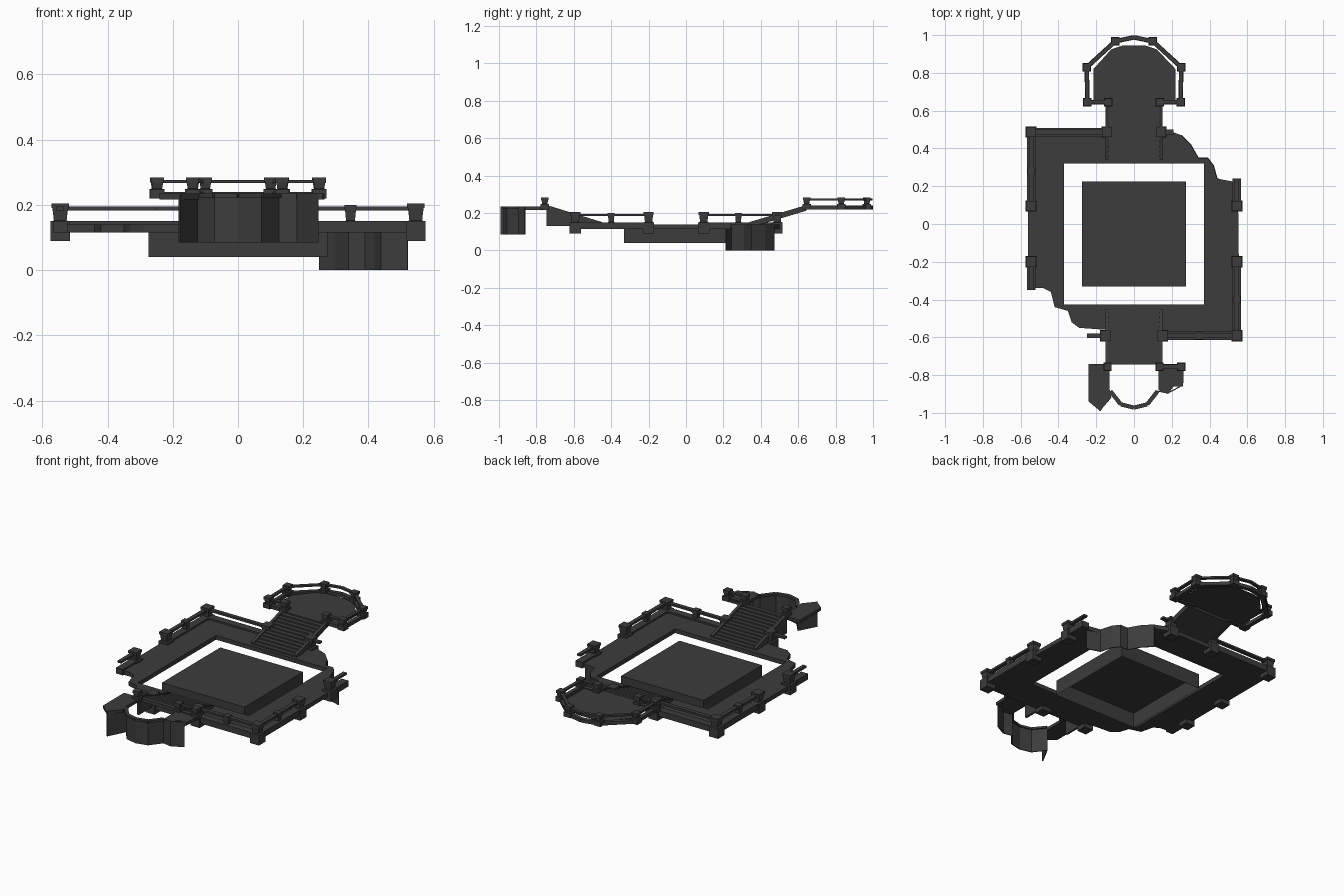
import bpy, bmesh, math
from mathutils import Vector

default_cube = bpy.data.objects.get("Cube")
if default_cube:
    bpy.data.objects.remove(default_cube, do_unlink=True)

stone = bpy.data.materials.new("dark_grey_stone")
stone.use_nodes = True
stone_colour = (0.045, 0.045, 0.045, 1)
stone.diffuse_color = stone_colour
stone.node_tree.nodes["Principled BSDF"].inputs["Base Color"].default_value = stone_colour


def finish(name, mesh_builder, fix_normals=True):
    """Turn a bmesh into a named stone object."""
    if fix_normals:
        bmesh.ops.recalc_face_normals(mesh_builder, faces=mesh_builder.faces)
    mesh = bpy.data.meshes.new(name)
    mesh_builder.to_mesh(mesh)
    mesh_builder.free()
    mesh.materials.append(stone)
    part = bpy.data.objects.new(name, mesh)
    bpy.context.collection.objects.link(part)
    return part


def prism(name, outline, direction):
    """Extrude a closed 3D outline along a direction."""
    bm = bmesh.new()
    face = bm.faces.new([bm.verts.new(p) for p in outline])
    moved = bmesh.ops.extrude_face_region(bm, geom=[face])["geom"]
    corners = [g for g in moved if isinstance(g, bmesh.types.BMVert)]
    bmesh.ops.translate(bm, verts=corners, vec=direction)
    return finish(name, bm)


def slab(name, outline, bottom, top):
    return prism(name, [(x, y, bottom) for x, y in outline], (0, 0, top - bottom))


def beam(name, start, end, width, height):
    """Straight bar whose upper centre line runs from start to end."""
    start, end = Vector(start), Vector(end)
    along = end - start
    side = Vector((-along.y, along.x, 0)).normalized() * width / 2
    drop = Vector((0, 0, -height))
    return prism(name, [start + side, start - side,
                        start - side + drop, start + side + drop], along)


def stack(name, x, y, rings):
    """Square post from (half width, height) rings."""
    bm = bmesh.new()
    loops = [[bm.verts.new((x + sx * h, y + sy * h, z))
              for sx, sy in ((-1, -1), (1, -1), (1, 1), (-1, 1))] for h, z in rings]
    for low, high in zip(loops, loops[1:]):
        for i in range(4):
            j = (i + 1) % 4
            bm.faces.new((low[i], low[j], high[j], high[i]))
    bm.faces.new(loops[0])
    bm.faces.new(loops[-1])
    return finish(name, bm)


def post(name, x, y, base, top, size, foot):
    """Pedestal, tapered shaft and flat cap."""
    cap = top - 0.015
    stack(name, x, y, [(size, foot), (size, base), (size * 0.65, base + 0.002),
                       (size * 0.8, cap), (size * 0.9, cap), (size * 0.9, top)])


def wall_strip(name, path, bottom, top, thickness):
    bm = bmesh.new()
    low = [bm.verts.new((x, y, bottom)) for x, y in path]
    high = [bm.verts.new((x, y, top)) for x, y in path]
    for i in range(len(path) - 1):
        bm.faces.new((low[i], low[i + 1], high[i + 1], high[i]))
    part = finish(name, bm)
    solid = part.modifiers.new("thickness", "SOLIDIFY")
    solid.thickness = thickness
    solid.offset = 0
    return part


# Terrace floor around the open square, with two broken corners
FLOOR = 0.14
slab("terrace_left", [
    (0, .5), (-.56, .5), (-.56, -.34), (-.48, -.34), (-.44, -.36), (-.42, -.44),
    (-.35, -.46), (-.33, -.52), (-.29, -.55), (-.15, -.56), (-.15, -.61), (0, -.61),
    (0, -.425), (-.37, -.425), (-.37, .32), (0, .32)], 0.115, FLOOR)
torn = [(.55, .22), (.44, .24), (.42, .31), (.39, .35), (.34, .35), (.3, .42), (.25, .47)]
slab("terrace_right", [(0, -.61), (.56, -.61)] + torn + [
    (.17, .5), (0, .5), (0, .32), (.37, .32), (.37, -.425), (0, -.425)], 0.115, FLOOR)
wall_strip("broken_corner_wall", [(.52, .215)] + torn[1:], 0, 0.13, 0.006)

# Sunken centre block, open underneath
bm = bmesh.new()
bmesh.ops.create_cube(bm, size=1)
bmesh.ops.scale(bm, vec=(.55, .555, .09), verts=bm.verts)
bmesh.ops.translate(bm, vec=(0, -.053, .085), verts=bm.verts)
under = [f for f in bm.faces if f.normal.z < -0.5]
bmesh.ops.delete(bm, geom=under, context="FACES_ONLY")
finish("centre_block", bm, False)


# Thin rosette carved on the block
def rosette(name, radius, wave, count=64):
    bm = bmesh.new()
    rims = []
    for offset in (0, 0.004):
        rim = []
        for i in range(count):
            a = math.tau * i / count
            r = radius + offset + wave * abs(math.cos(4 * a)) ** 3
            rim.append(bm.verts.new((r * math.cos(a), r * math.sin(a) - .053, .132)))
        rims.append(rim)
    for i in range(count):
        j = (i + 1) % count
        bm.faces.new((rims[0][i], rims[1][i], rims[1][j], rims[0][j]))
    finish(name, bm)


rosette("rosette_ring", 0.1, 0)
rosette("rosette_star", 0.16, 0.045)

# Terrace pillars: large ones and slim intermediate ones
E = 0.545
BACK, FRONT = 0.487, -0.592
for x, y in [(-E, BACK), (-E, .095), (-E, -.2), (E, .095), (E, -.2), (E, FRONT),
             (-.143, BACK), (.143, BACK), (-.15, FRONT), (.15, FRONT)]:
    post("terrace_pillar", x, y, 0.15, 0.205, 0.03, 0.09)
for x, y in [(-E, .28), (E, -.4), (.345, FRONT)]:
    post("slim_post", x, y, 0.15, 0.2, 0.021, 0.115)

# Terrace balustrades: low curb and handrail
for a, b in [((-E, BACK), (-.143, BACK)), ((-E, BACK), (-E, .095)),
             ((-E, -.2), (-E, -.35)), ((E, FRONT), (E, -.2)), ((E, .095), (E, .24)),
             ((.15, FRONT), (E, FRONT)), ((-.15, FRONT), (-.25, FRONT)),
             ((.143, BACK), (.21, BACK))]:
    beam("terrace_handrail", (*a, .195), (*b, .195), 0.024, 0.012)
    if abs(a[0] - b[0]) + abs(a[1] - b[1]) > 0.13:
        beam("terrace_curb", (*a, .15), (*b, .15), 0.045, 0.035)


# Stair flights rising away from the terrace
LANDING = 0.235


def stairs(label, y_low, y_high, steps=12):
    profile = []
    for i in range(steps):
        y = y_low + (y_high - y_low) * i / steps
        y_next = y_low + (y_high - y_low) * (i + 1) / steps
        z = FLOOR + (LANDING - FLOOR) * (i + 1) / steps
        profile += [(y, z), (y_next, z)]
    profile += [(y_high, LANDING - .02), (y_low, FLOOR - .02)]
    prism(label + "_steps", [(-.14, y, z) for y, z in profile], (.28, 0, 0))
    for side in (-1, 1):
        beam(label + "_stringer", (side * .143, y_low, FLOOR + .012),
             (side * .143, y_high, LANDING + .008), 0.018, 0.03)


stairs("back_stair", .34, .645)
stairs("front_stair", -.45, -.745)
for side in (-1, 1):
    prism("front_stair_skirt", [(side * .15, y, z) for y, z in (
        (-.745, LANDING), (-.745, .13), (-.6, .13), (-.45, FLOOR))], (-side * .012, 0, 0))

# Back landing with its bowed balustrade
slab("back_landing", [(-.14, .62), (-.14, .645), (-.215, .645), (-.215, .82), (-.12, .925),
                      (-.06, .945), (.06, .945), (.12, .925), (.22, .82), (.22, .645),
                      (.14, .645), (.14, .62)], LANDING - .006, LANDING)
half = [(.137, .645), (.247, .645), (.25, .83), (.1, .967)]
bow = half + [(0, .988)] + [(-x, y) for x, y in reversed(half)]
for a, b in zip(bow, bow[1:]):
    beam("landing_handrail", (*a, .277), (*b, .277), 0.02, 0.01)
    beam("landing_curb", (*a, .24), (*b, .24), 0.024, 0.02)
for x, y in bow:
    if x:
        post("landing_post", x, y, 0.248, 0.284, 0.022, 0.22)

# Ruined front landing: two floor remnants and a curved retaining wall
slab("front_remnant_right", [(-.24, -.74), (-.13, -.74), (-.13, -.87), (-.12, -.92),
                             (-.18, -.99), (-.24, -.94)], LANDING - .018, LANDING)
slab("front_remnant_left", [(.13, -.74), (.265, -.74), (.26, -.86), (.21, -.86),
                            (.18, -.9), (.13, -.88)], LANDING - .018, LANDING)
arc = [(.125, -.885), (.07, -.955), (0, -.972), (-.07, -.955), (-.125, -.885)]
wall_strip("curved_wall", [(.245, -.86), (.18, -.895)] + arc + [(-.18, -.99)],
           0.085, LANDING, 0.006)
for a, b in zip(arc, arc[1:]):
    beam("curved_wall_coping", (*a, LANDING), (*b, LANDING), 0.022, 0.012)
for x in (-.14, .135, .25):
    post("front_landing_post", x, -.755, 0.248, 0.284, 0.022, 0.22)
beam("broken_handrail", (.135, -.755, .277), (.27, -.755, .277), 0.02, 0.01)
beam("broken_curb", (.135, -.755, .24), (.27, -.755, .24), 0.024, 0.02)
